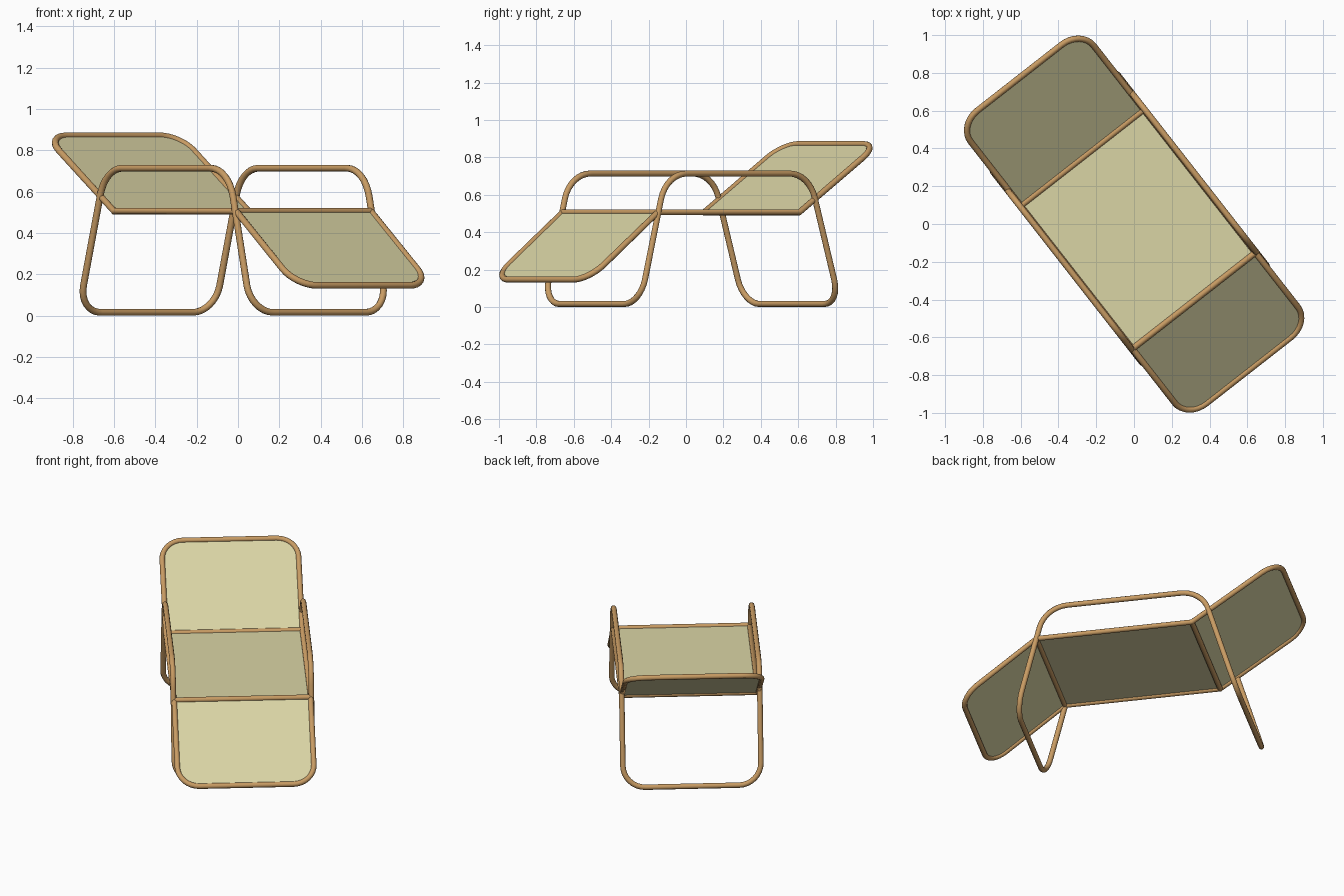
import bpy
import bmesh
import math
from mathutils import Matrix, Vector

if "Cube" in bpy.data.objects:
    bpy.data.objects.remove(bpy.data.objects["Cube"])

TURN = Matrix.Rotation(math.radians(38), 4, 'Z')   # lounger stands diagonally
TUBE = 0.0165
HALF = 0.413          # half width of the bed frame
LEG_HALF = 0.418      # half width of the leg loop
SEAT_Z = 0.506
FOOT = (-0.984, 0.147)     # (y, z) of the side profile
FRONT = (-0.515, SEAT_Z)
BACK = (0.445, SEAT_Z)
HEAD = (0.984, 0.871)


def material(name, rgb):
    m = bpy.data.materials.new(name)
    m.diffuse_color = (*rgb, 1)
    m.use_nodes = True
    m.node_tree.nodes["Principled BSDF"].inputs["Base Color"].default_value = m.diffuse_color
    return m


WOOD = material("tan_wood", (0.58, 0.33, 0.125))
CLOTH = material("cream_fabric", (0.70, 0.66, 0.375))


def rounded(corners, steps=8):
    """Closed path through (point, radius) corners with filleted bends."""
    pts = []
    n = len(corners)
    for i, (p, r) in enumerate(corners):
        p = Vector(p)
        if r == 0:
            pts.append(p)
            continue
        a = (Vector(corners[i - 1][0]) - p).normalized()
        b = (Vector(corners[(i + 1) % n][0]) - p).normalized()
        half = a.angle(b) / 2
        centre = p + (a + b).normalized() * (r / math.sin(half))
        start = p + a * (r / math.tan(half)) - centre
        end = p + b * (r / math.tan(half)) - centre
        sweep = start.angle(end)
        for k in range(steps + 1):
            t = k / steps
            pts.append(centre + (start * math.sin((1 - t) * sweep)
                                 + end * math.sin(t * sweep)) / math.sin(sweep))
    return pts


def finish(name, mesh, mat):
    mesh.transform(TURN)
    mesh.materials.clear()
    mesh.materials.append(mat)
    obj = bpy.data.objects.new(name, mesh)
    bpy.context.collection.objects.link(obj)
    return obj


def tube(name, pts, closed=True):
    curve = bpy.data.curves.new(name + "_path", 'CURVE')
    curve.dimensions = '3D'
    curve.bevel_depth = TUBE
    curve.bevel_resolution = 3
    curve.use_fill_caps = not closed
    spline = curve.splines.new('POLY')
    spline.points.add(len(pts) - 1)
    for sp, p in zip(spline.points, pts):
        sp.co = (*p, 1)
    spline.use_cyclic_u = closed
    temp = bpy.data.objects.new(name + "_temp", curve)
    bpy.context.collection.objects.link(temp)
    bpy.context.view_layer.update()
    graph = bpy.context.evaluated_depsgraph_get()
    mesh = bpy.data.meshes.new_from_object(temp.evaluated_get(graph))
    bpy.data.objects.remove(temp)
    for f in mesh.polygons:
        f.use_smooth = len(f.vertices) == 4
    return finish(name, mesh, WOOD)


def sheet(name, pts):
    bm = bmesh.new()
    face = bm.faces.new([bm.verts.new(p) for p in pts])
    face.normal_update()
    if face.normal.z < 0:
        face.normal_flip()
    mesh = bpy.data.meshes.new(name)
    bm.to_mesh(mesh)
    bm.free()
    obj = finish(name, mesh, CLOTH)
    mod = obj.modifiers.new("thickness", 'SOLIDIFY')
    mod.thickness = 0.006
    mod.offset = 0
    return obj


def at(side, yz, width=HALF):
    return (side * width, *yz)


# Bed frame: one bent loop running round foot rest, seat and back rest
R = 0.13
tube("bed_frame", rounded([
    (at(-1, FOOT), R), (at(1, FOOT), R), (at(1, FRONT), 0), (at(1, BACK), 0),
    (at(1, HEAD), R), (at(-1, HEAD), R), (at(-1, BACK), 0), (at(-1, FRONT), 0)]))

# Crossbars at the two bends
for name, yz in (("front_crossbar", FRONT), ("back_crossbar", BACK)):
    tube(name, [Vector(at(-1, yz)), Vector(at(1, yz))], closed=False)

# Fabric panels stretched inside the frame
sheet("seat_panel", rounded([(at(-1, FRONT), 0), (at(1, FRONT), 0),
                             (at(1, BACK), 0), (at(-1, BACK), 0)]))
for name, bend, end in (("foot_panel", FRONT, FOOT), ("head_panel", BACK, HEAD)):
    sheet(name, rounded([(at(-1, end), R), (at(1, end), R),
                         (at(1, bend), 0), (at(-1, bend), 0)]))

# Arm rests and legs: a single loop, crossing under the bed at both ends
ARM_R, LEG_R = 0.18, 0.135
arm_f, arm_b = (-0.461, 0.714), (0.508, 0.714)
leg_f, leg_b = (-0.638, TUBE), (0.718, TUBE)
tube("arm_and_leg_loop", rounded([
    (at(-1, leg_f, LEG_HALF), LEG_R), (at(1, leg_f, LEG_HALF), LEG_R),
    (at(1, arm_f, LEG_HALF), ARM_R), (at(1, arm_b, LEG_HALF), ARM_R),
    (at(1, leg_b, LEG_HALF), LEG_R), (at(-1, leg_b, LEG_HALF), LEG_R),
    (at(-1, arm_b, LEG_HALF), ARM_R), (at(-1, arm_f, LEG_HALF), ARM_R)]))
